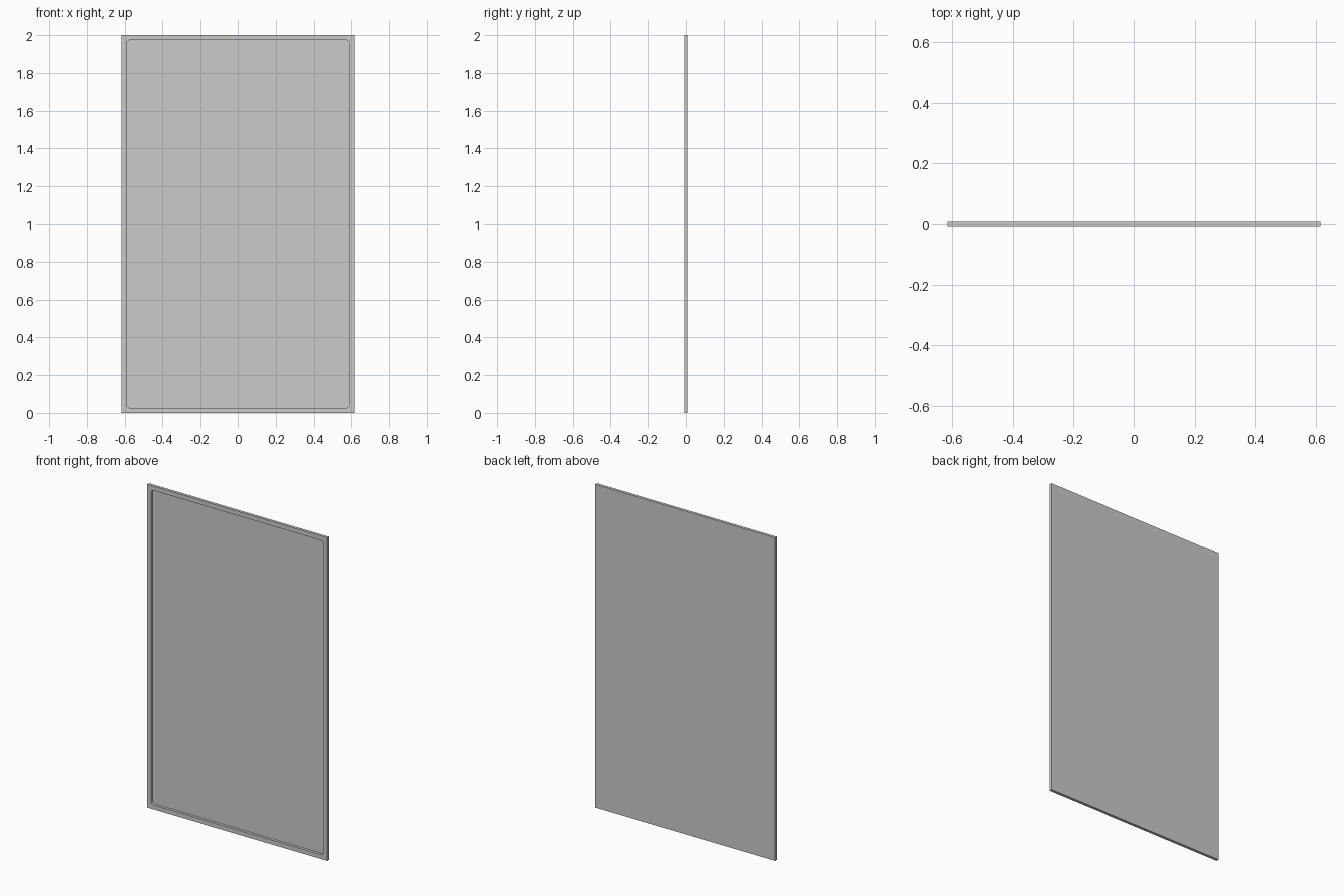
import bpy, bmesh, math

if "Cube" in bpy.data.objects:
    bpy.data.objects.remove(bpy.data.objects["Cube"])

W, H, T = 1.232, 2.0, 0.018      # overall width, height, thickness
RIM, R, BACK = 0.027, 0.014, 0.0015  # rim width, inner corner radius, back sheet
SEG = 4


def rounded_loop(bm, y, inset, radius):
    """Ring of verts; radius 0 repeats each corner so rings pair up."""
    hw, hh = W / 2 - inset - radius, H / 2 - inset - radius
    ring = []
    for k, (sx, sz) in enumerate([(1, 1), (-1, 1), (-1, -1), (1, -1)]):
        for i in range(SEG + 1):
            a = math.pi / 2 * (k + i / SEG)
            ring.append(bm.verts.new((sx * hw + radius * math.cos(a), y,
                                      H / 2 + sz * hh + radius * math.sin(a))))
    return ring


def bridge(bm, a, b):
    n = len(a)
    for i in range(n):
        j = (i + 1) % n
        bm.faces.new((a[i], a[j], b[j], b[i]))


bm = bmesh.new()
# Rings from the back edge, round the rim and into the recess
rings = [rounded_loop(bm, T / 2, 0, 0),
         rounded_loop(bm, -T / 2, 0, 0),
         rounded_loop(bm, -T / 2, RIM, R),
         rounded_loop(bm, T / 2 - BACK, RIM, R)]
for a, b in zip(rings, rings[1:]):
    bridge(bm, a, b)
# Back sheet and recessed front surface
bm.faces.new(rings[0])
bm.faces.new(rings[-1])
bmesh.ops.remove_doubles(bm, verts=bm.verts, dist=1e-5)
bmesh.ops.recalc_face_normals(bm, faces=bm.faces)

mesh = bpy.data.meshes.new("framed_panel")
bm.to_mesh(mesh)
bm.free()
panel = bpy.data.objects.new("framed_panel", mesh)
bpy.context.collection.objects.link(panel)
